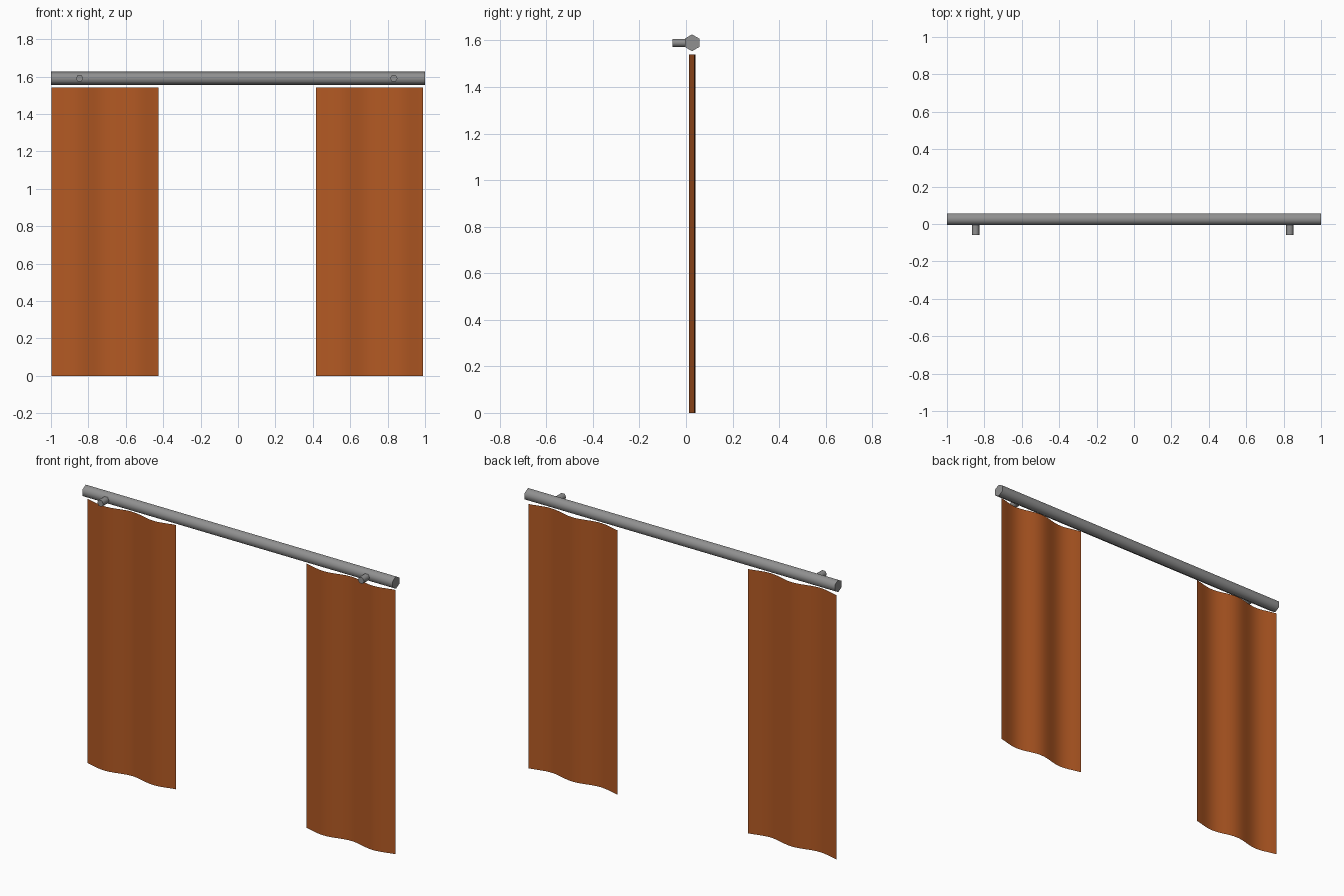
import bpy, bmesh, math
from mathutils import Matrix, Vector

if "Cube" in bpy.data.objects:
    bpy.data.objects.remove(bpy.data.objects["Cube"])


def material(name, rgb):
    m = bpy.data.materials.new(name)
    m.diffuse_color = (*rgb, 1)
    m.use_nodes = True
    m.node_tree.nodes["Principled BSDF"].inputs["Base Color"].default_value = m.diffuse_color
    return m


GREY = material("metal grey", (0.28, 0.28, 0.28))
RUST = material("rust fabric", (0.45, 0.10, 0.017))
Y0 = 0.026          # depth of the rod and fabric centre line
ROD_Z = 1.59


def finish(name, bm, mat, angle):
    me = bpy.data.meshes.new(name)
    bm.to_mesh(me)
    bm.free()
    me.materials.append(mat)
    ob = bpy.data.objects.new(name, me)
    bpy.context.collection.objects.link(ob)
    bpy.ops.object.select_all(action='DESELECT')
    ob.select_set(True)
    bpy.context.view_layer.objects.active = ob
    bpy.ops.object.shade_smooth_by_angle(angle=math.radians(angle))
    return ob


def hex_bar(name, start, end, radius, point_dir):
    """Six-sided bar from start to end, one corner facing point_dir."""
    a, b = Vector(start), Vector(end)
    w = (b - a).normalized()
    u = Vector(point_dir)
    v = w.cross(u)
    rot = Matrix((u, v, w)).transposed().to_4x4()
    bm = bmesh.new()
    bmesh.ops.create_cone(bm, cap_ends=True, segments=6, radius1=radius,
                          radius2=radius, depth=(b - a).length)
    # bring a corner onto the local x axis before orienting
    ring = bm.verts[:][0].co
    turn = Matrix.Rotation(-math.atan2(ring.y, ring.x), 4, 'Z')
    bm.transform(Matrix.Translation((a + b) / 2) @ rot @ turn)
    return finish(name, bm, GREY, 65)


def curtain(name, x0, x1, top=1.54, amp=0.014, n=32):
    """Single wavy sheet of cloth with two folds."""
    bm = bmesh.new()
    cols = []
    for i in range(n + 1):
        t = i / n
        y = Y0 + amp * math.cos(math.tau * 0.9 * (2 * t - 1))
        x = x0 + (x1 - x0) * t
        cols.append((bm.verts.new((x, y, 0)), bm.verts.new((x, y, top))))
    for (a, b), (c, d) in zip(cols, cols[1:]):
        bm.faces.new((a, c, d, b))
    return finish(name, bm, RUST, 60)


# rod
hex_bar("curtain_rod", (-1, Y0, ROD_Z), (1, Y0, ROD_Z), 0.036, (0, 0, 1))

# mounting pegs
for side, x in (("left", -0.847), ("right", 0.833)):
    hex_bar("peg_" + side, (x, -0.058, ROD_Z), (x, Y0, ROD_Z), 0.02, (1, 0, 0))

# fabric panels
curtain("curtain_left", -0.997, -0.425)
curtain("curtain_right", 0.416, 0.989)
